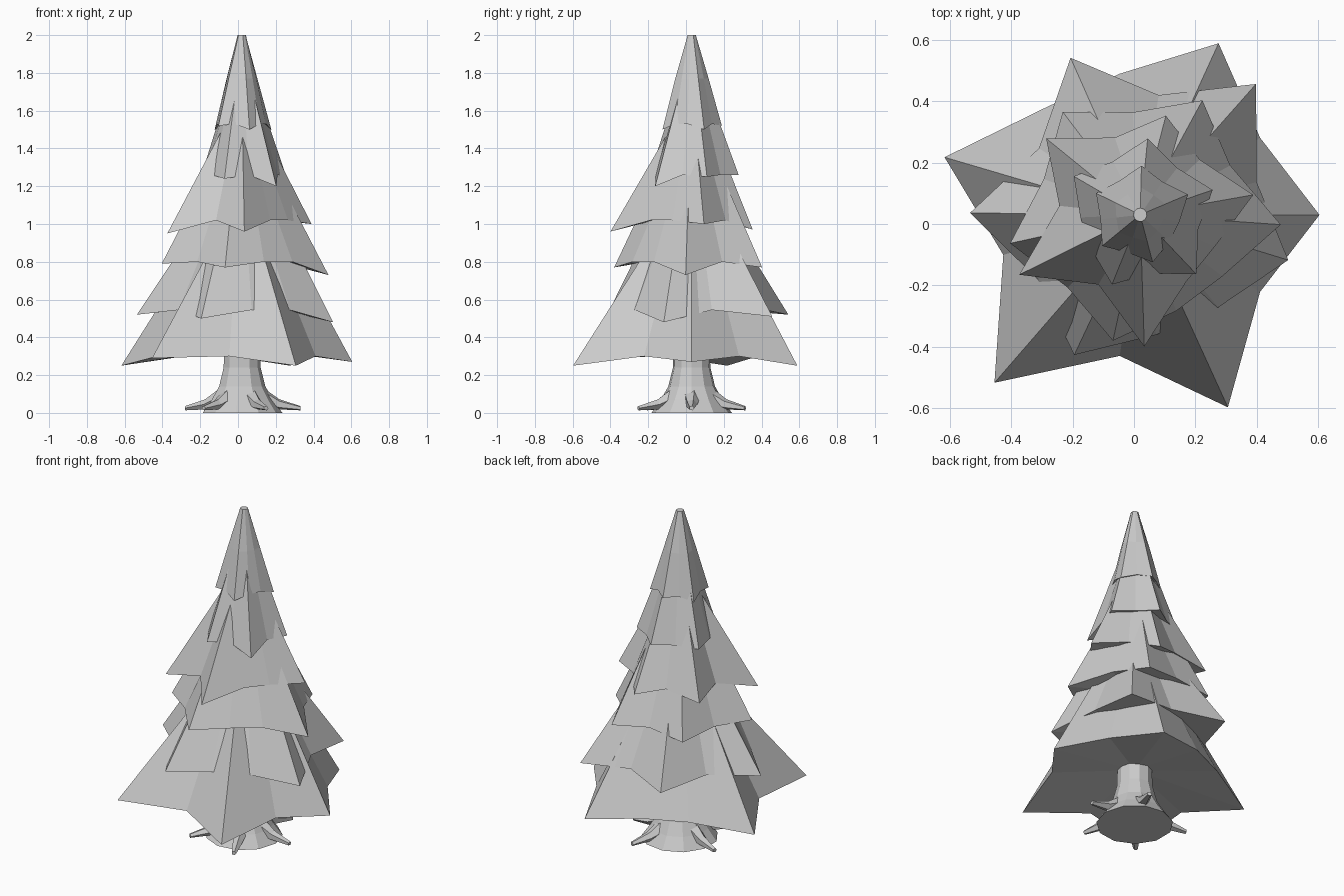
import bpy, bmesh
from math import cos, sin, radians, pi
from mathutils import Vector

if "Cube" in bpy.data.objects:
    bpy.data.objects.remove(bpy.data.objects["Cube"])

CX, CY = 0.02, 0.03      # tree axis
N = 11                   # sides of every ring; odd, so one gap has two notches


def polar(r, deg, z):
    return Vector((CX + r * cos(radians(deg)), CY + r * sin(radians(deg)), z))


def make(name, rings, low, high):
    """Bridge rings of equal length and close both ends with fans."""
    bm = bmesh.new()
    rows = [[bm.verts.new(p) for p in ring] for ring in rings]
    n = len(rows[0])
    for a, b in zip(rows, rows[1:]):
        for i in range(n):
            j = (i + 1) % n
            bm.faces.new((a[i], a[j], b[j], b[i]))
    bottom, top = bm.verts.new(low), bm.verts.new(high)
    for i in range(n):
        j = (i + 1) % n
        bm.faces.new((bottom, rows[0][j], rows[0][i]))
        bm.faces.new((top, rows[-1][i], rows[-1][j]))
    bmesh.ops.recalc_face_normals(bm, faces=bm.faces)
    me = bpy.data.meshes.new(name)
    bm.to_mesh(me)
    bm.free()
    ob = bpy.data.objects.new(name, me)
    bpy.context.collection.objects.link(ob)
    return ob


def tier(name, start, tips, tip_z, notch_r, notch_z, upper):
    """Star-edged foliage skirt: five drooping tips, straight sides above."""
    angles = [start + i * 360 / N for i in range(N)]
    edge = []
    for i, a in enumerate(angles):
        if i % 2 == 0 and i < 10:
            edge.append(polar(tips[i // 2], a, tip_z[i // 2]))
        else:
            edge.append(polar(notch_r, a, notch_z))
    rings = [edge]
    for r, z, star in upper:
        rings.append([polar(r * (1 + star if i % 2 == 0 and i < 10 else 1), a, z)
                      for i, a in enumerate(angles)])
    return make(name, rings, polar(0, 0, notch_z + 0.05), polar(0, 0, upper[-1][1]))


# Foliage tiers, bottom to top
tier("foliage_1", 163.6, (.665, .725, .69, .585, .615), (.25, .29, .25, .27, .25),
     .465, .30, [(.20, .85, .35)])
tier("foliage_2", 343, (.505, .57, .56, .555, .505), (.48, .51, .52, .52, .50),
     .395, .545, [(.165, 1.02, .35)])
tier("foliage_3", -4, (.46, .425, .42, .434, .42), (.73, .77, .77, .79, .77),
     .335, .80, [(.12, 1.28, .45)])
tier("foliage_4", 10, (.375, .334, .395, .44, .43), (1.0, .97, .99, .95, .96),
     .265, 1.02, [(.08, 1.50, .45)])
tier("foliage_5", 248, (.245, .266, .25, .25, .25), (1.24, 1.2, 1.25, 1.26, 1.25),
     .195, 1.26, [(.06, 1.72, .35)])
tier("foliage_6", 23, (.17, .16, .16, .16, .16), (1.5, 1.52, 1.5, 1.52, 1.5),
     .13, 1.53, [(.078, 1.77, .15), (.022, 2.0, 0)])

# Flared trunk
trunk = [(.215, 0), (.165, .07), (.125, .14), (.10, .24), (.095, .42)]
make("trunk", [[polar(r, 163.6 + i * 360 / N, z) for i in range(N)] for r, z in trunk],
     polar(0, 0, 0), polar(0, 0, .42))

# Five tapering roots
for k in range(5):
    a = 163.6 + k * 720 / N
    side = Vector((-sin(radians(a)), cos(radians(a)), 0))
    rings = []
    for r, z, w, h in [(.10, .09, .05, .055), (.20, .045, .03, .028), (.31, .025, .014, .012)]:
        c = polar(r, a, z)
        rings.append([c + side * w * cos(t * pi / 2.5) + Vector((0, 0, h * sin(t * pi / 2.5)))
                      for t in range(5)])
    make(f"root_{k + 1}", rings, polar(.10, a, .09), polar(.31, a, .025))
